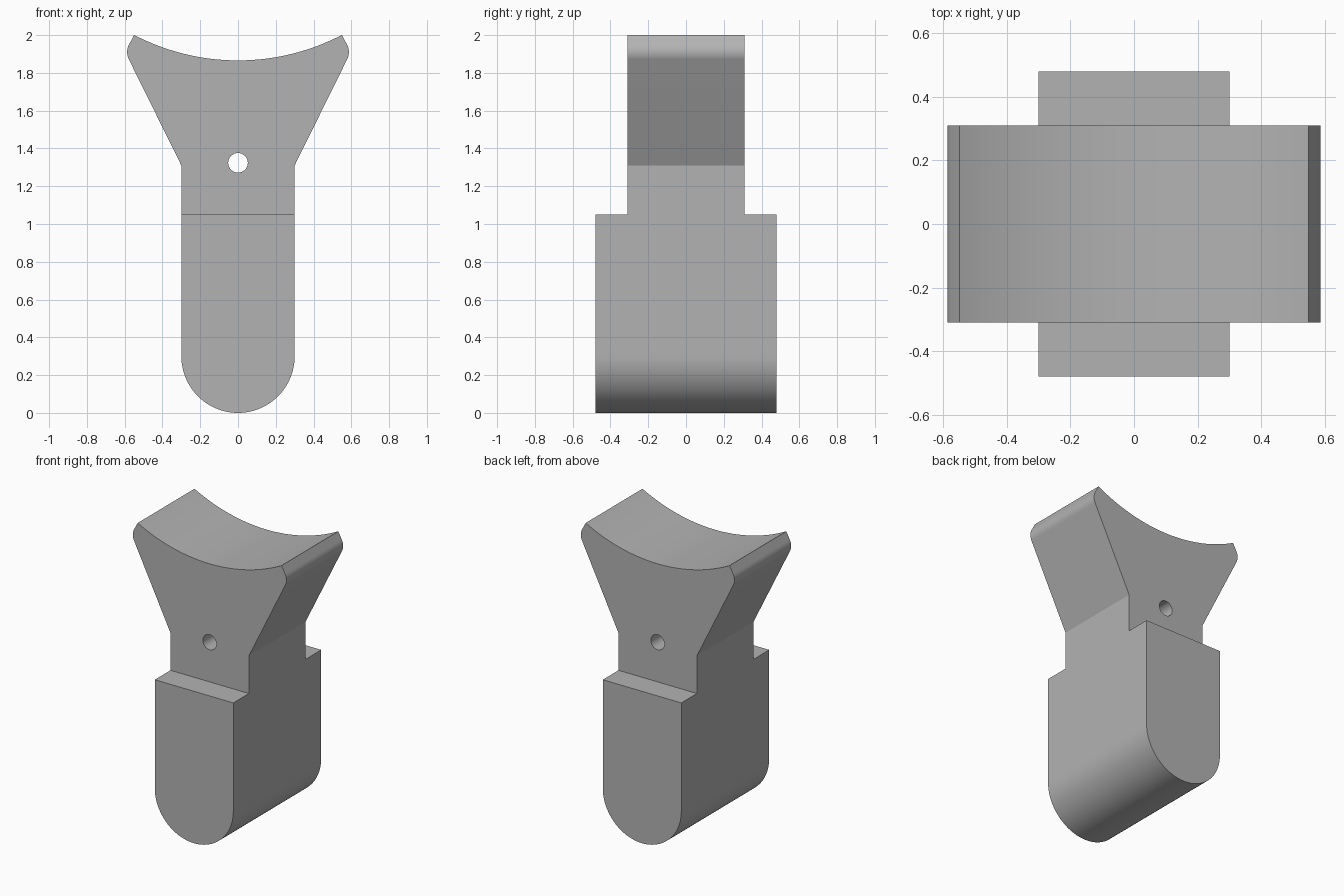
import bpy
import bmesh
from math import sin, cos, pi, radians, asin

cube = bpy.data.objects.get("Cube")
if cube:
    bpy.data.objects.remove(cube, do_unlink=True)

grey = bpy.data.materials.new("plain grey")
grey.use_nodes = True
colour = (0.45, 0.45, 0.45, 1)
grey.diffuse_color = colour
grey.node_tree.nodes["Principled BSDF"].inputs["Base Color"].default_value = colour

HALF_WIDTH, BODY_DEPTH, HEAD_DEPTH, SHOULDER = 0.3, 0.48, 0.31, 1.05


def arc(cx, cz, r, start, end, steps):
    """Points on a circular arc in the front plane, angles in degrees."""
    angles = [radians(start + (end - start) * i / steps) for i in range(steps + 1)]
    return [(cx + r * cos(a), cz + r * sin(a)) for a in angles]


def prism(name, outline, y0, y1):
    """Extrude a front outline from y0 to y1."""
    bm = bmesh.new()
    face = bm.faces.new([bm.verts.new((x, y0, z)) for x, z in outline])
    out = bmesh.ops.extrude_face_region(bm, geom=[face])
    verts = [v for v in out["geom"] if isinstance(v, bmesh.types.BMVert)]
    bmesh.ops.translate(bm, verts=verts, vec=(0, y1 - y0, 0))
    bmesh.ops.recalc_face_normals(bm, faces=bm.faces)
    mesh = bpy.data.meshes.new(name)
    bm.to_mesh(mesh)
    bm.free()
    mesh.materials.append(grey)
    obj = bpy.data.objects.new(name, mesh)
    bpy.context.collection.objects.link(obj)
    return obj


# Right half of the outline: rounded foot, straight side, flared flank, rounded lip
half = arc(0, HALF_WIDTH, HALF_WIDTH, -90, 0, 24)
half += [(HALF_WIDTH, 1.31)]
half += arc(0.502, 1.91, 0.085, -26.6, 29, 12)

# Concave cradle across the top
cradle_r = 1.188
sweep = asin(0.55 / cradle_r) * 180 / pi
cradle = arc(0, 1.866 + cradle_r, cradle_r, -90 + sweep, -90 - sweep, 40)

mirrored = [(-x, z) for x, z in reversed(half[1:])]
support = prism("cradle_support", half + cradle + mirrored, -BODY_DEPTH, BODY_DEPTH)

# Cutters: step the head back on both faces and drill the cross hole
step = [(-1, SHOULDER), (1, SHOULDER), (1, 2.2), (-1, 2.2)]
cutters = [
    prism("front_step_cutter", step, -1, -HEAD_DEPTH),
    prism("back_step_cutter", step, HEAD_DEPTH, 1),
    prism("pin_hole_cutter", arc(0, 1.324, 0.052, 0, 360, 32)[:-1], -0.9, 0.9),
]
bpy.context.view_layer.objects.active = support
for cutter in cutters:
    cut = support.modifiers.new(cutter.name, "BOOLEAN")
    cut.operation = "DIFFERENCE"
    cut.solver = "EXACT"
    cut.object = cutter
    bpy.ops.object.modifier_apply(modifier=cut.name)
    bpy.data.objects.remove(cutter, do_unlink=True)

# Smooth the curved walls, keep the corners crisp
bpy.ops.object.select_all(action="DESELECT")
support.select_set(True)
bpy.ops.object.shade_smooth_by_angle(angle=radians(25))
